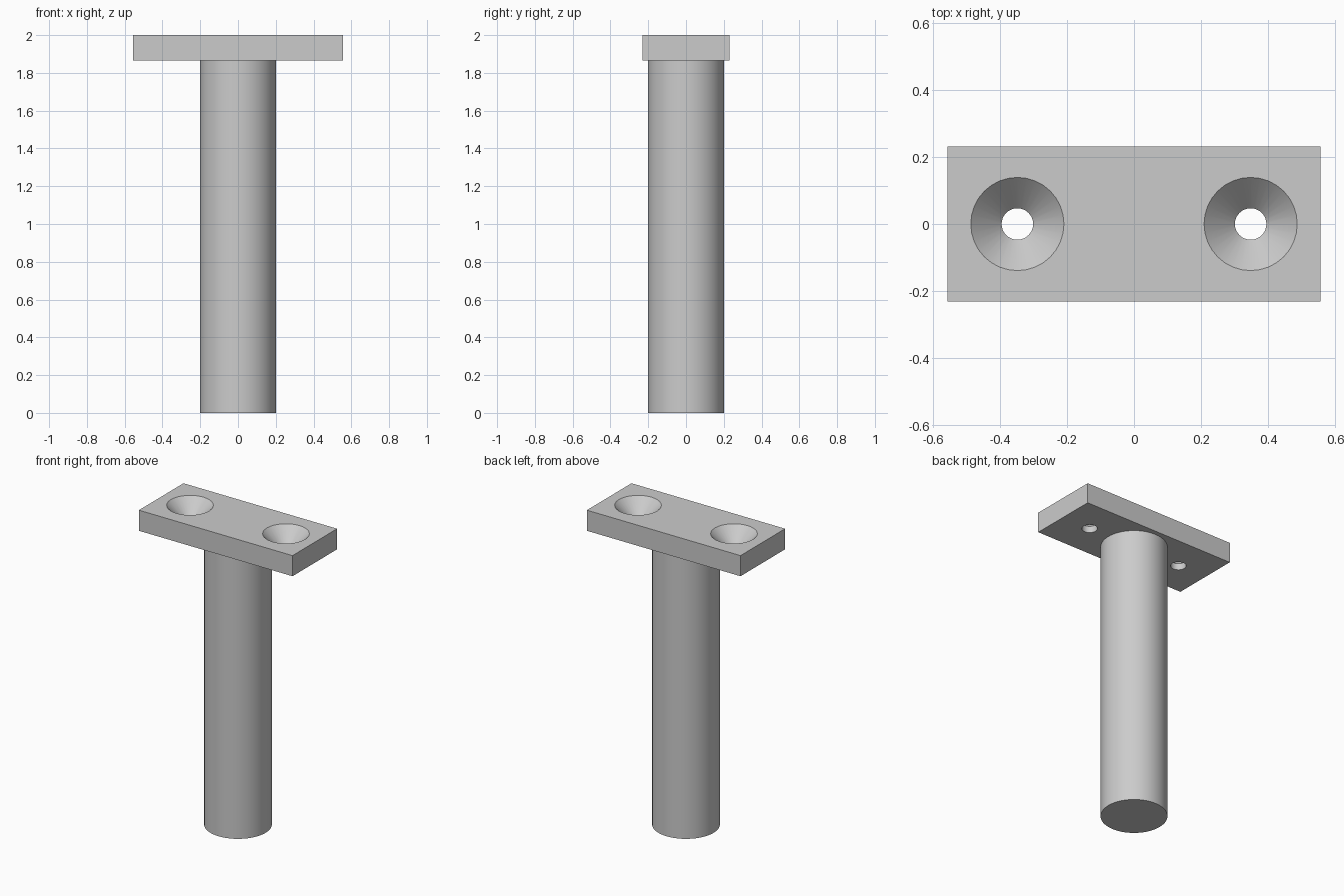
import bpy
import math

cube = bpy.data.objects.get("Cube")
if cube:
    bpy.data.objects.remove(cube, do_unlink=True)

# Dimensions
PLATE = (1.114, 0.462, 0.135)
TOP = 2.0
PLATE_BOTTOM = TOP - PLATE[2]
SHAFT_RADIUS = 0.201
HOLE_X = 0.348
HOLE_RADIUS = 0.047
SINK_RADIUS = 0.139

grey = bpy.data.materials.new("light_grey")
grey.use_nodes = True
colour = (0.6, 0.6, 0.6, 1)
grey.diffuse_color = colour
grey.node_tree.nodes["Principled BSDF"].inputs["Base Color"].default_value = colour


def lathe(name, profile, x=0, sides=32):
    """Closed solid turned about a vertical axis from (radius, z) pairs."""
    verts = [(x + r * math.cos(a), r * math.sin(a), z)
             for r, z in profile
             for a in (math.tau * i / sides for i in range(sides))]
    faces = [tuple(reversed(range(sides)))]
    for ring in range(len(profile) - 1):
        b = ring * sides
        for i in range(sides):
            j = (i + 1) % sides
            faces.append((b + i, b + j, b + sides + j, b + sides + i))
    faces.append(tuple(range(len(verts) - sides, len(verts))))
    mesh = bpy.data.meshes.new(name)
    mesh.from_pydata(verts, [], faces)
    mesh.materials.append(grey)
    obj = bpy.data.objects.new(name, mesh)
    bpy.context.collection.objects.link(obj)
    return obj


def smooth(obj):
    bpy.ops.object.select_all(action='DESELECT')
    obj.select_set(True)
    bpy.context.view_layer.objects.active = obj
    bpy.ops.object.shade_smooth_by_angle(angle=math.radians(30))


# Round shaft
shaft = lathe("shaft", [(SHAFT_RADIUS, 0), (SHAFT_RADIUS, PLATE_BOTTOM)], sides=64)
smooth(shaft)

# Mounting plate
bpy.ops.mesh.primitive_cube_add(size=1, location=(0, 0, TOP - PLATE[2] / 2))
plate = bpy.context.object
plate.name = "mounting_plate"
plate.scale = PLATE
bpy.ops.object.transform_apply(location=True, rotation=False, scale=True)
plate.data.materials.append(grey)

# Countersunk screw holes
over = 0.02
sink_depth = SINK_RADIUS - HOLE_RADIUS
profile = [(HOLE_RADIUS, PLATE_BOTTOM - over),
           (HOLE_RADIUS, TOP - sink_depth),
           (SINK_RADIUS + over, TOP + over)]
for side in (-1, 1):
    cutter = lathe("hole_cutter", profile, side * HOLE_X)
    cutter.hide_render = True
    mod = plate.modifiers.new("screw_hole", 'BOOLEAN')
    mod.operation = 'DIFFERENCE'
    mod.solver = 'EXACT'
    mod.object = cutter
    bpy.context.view_layer.objects.active = plate
    bpy.ops.object.modifier_apply(modifier=mod.name)
    bpy.data.objects.remove(cutter, do_unlink=True)
smooth(plate)
